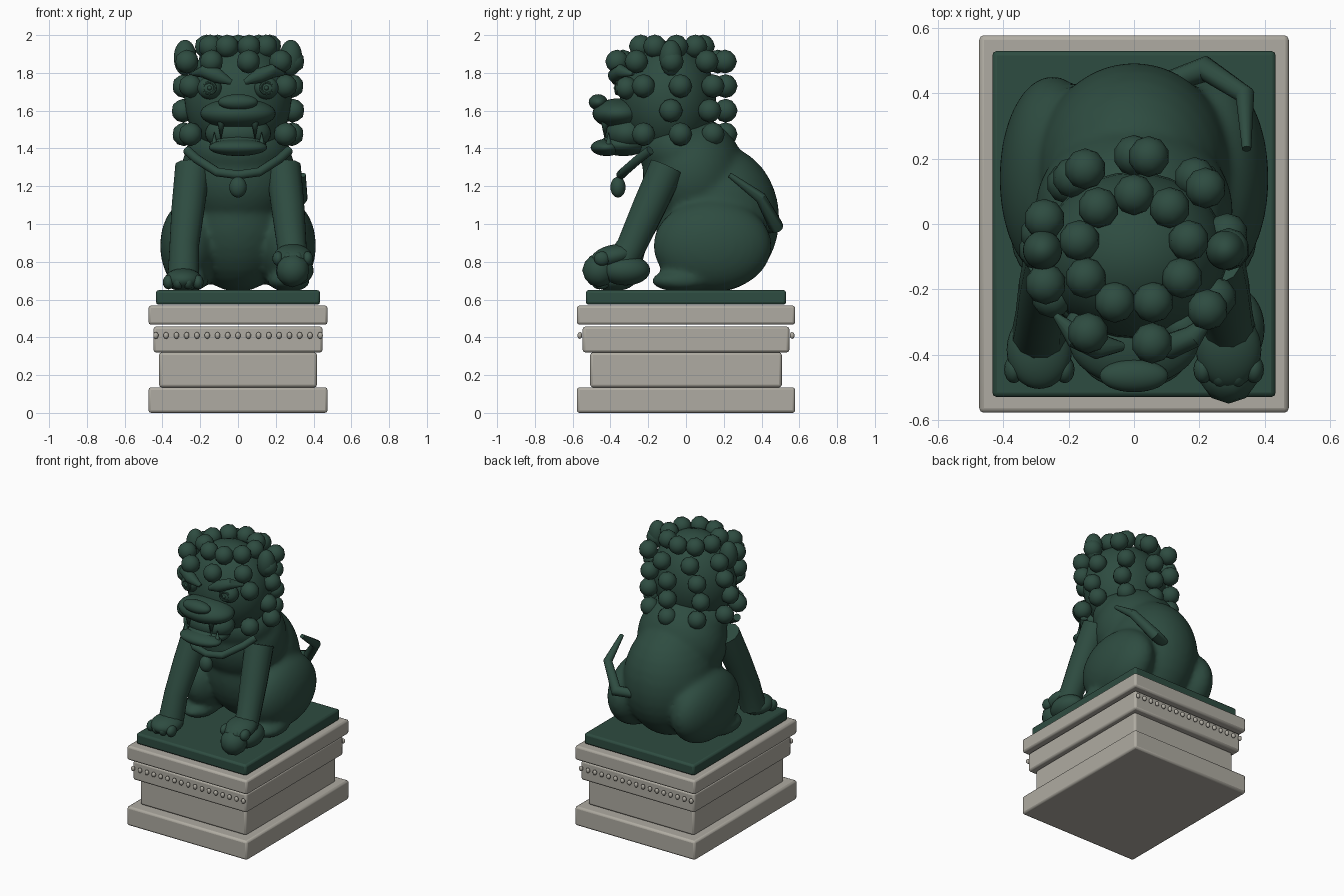
import bpy, math

cube = bpy.data.objects.get("Cube")
if cube:
    bpy.data.objects.remove(cube, do_unlink=True)


def material(name, rgb):
    m = bpy.data.materials.new(name)
    m.use_nodes = True
    m.diffuse_color = (*rgb, 1)
    m.node_tree.nodes["Principled BSDF"].inputs["Base Color"].default_value = (*rgb, 1)
    return m


green = material("dark_green", (0.027, 0.072, 0.052))
stone = material("pale_stone", (0.43, 0.41, 0.36))


def finish(name, mat, angle=40):
    ob = bpy.context.object
    ob.name = name
    ob.data.materials.append(mat)
    bpy.ops.object.shade_smooth_by_angle(angle=math.radians(angle))
    return ob


def ball(name, loc, radii, mat=green, tilt=0, seg=32):
    bpy.ops.mesh.primitive_uv_sphere_add(segments=seg, ring_count=seg // 2, location=loc,
                                         rotation=(math.radians(tilt), 0, 0))
    bpy.context.object.scale = radii
    return finish(name, mat)


def knob(name, loc, r):
    bpy.ops.mesh.primitive_ico_sphere_add(subdivisions=2, radius=r, location=loc)
    return finish(name, green)


def slab(name, half_x, half_y, z0, z1, mat):
    bpy.ops.mesh.primitive_cube_add(size=1, location=(0, 0, (z0 + z1) / 2))
    ob = bpy.context.object
    ob.scale = (2 * half_x, 2 * half_y, z1 - z0)
    bpy.ops.object.transform_apply(location=False, rotation=False, scale=True)
    bev = ob.modifiers.new("soft_edge", 'BEVEL')
    bev.width, bev.segments = 0.014, 2
    return finish(name, mat)


def select(obs):
    bpy.ops.object.select_all(action='DESELECT')
    for ob in obs:
        ob.select_set(True)
    bpy.context.view_layer.objects.active = obs[0]


def blend(name, obs):
    """Fuse overlapping parts into one softly blended skin."""
    select(obs)
    bpy.ops.object.join()
    bpy.ops.object.transform_apply(location=True, rotation=True, scale=True)
    ob = bpy.context.object
    ob.name = name
    skin = ob.modifiers.new("skin", 'REMESH')
    skin.mode, skin.voxel_size, skin.use_smooth_shade = 'VOXEL', 0.016, True
    soft = ob.modifiers.new("soften", 'SMOOTH')
    soft.factor, soft.iterations = 0.5, 14


def tube(name, points):
    """Tapered tube through (x, y, z, radius) points."""
    cu = bpy.data.curves.new(name, 'CURVE')
    cu.dimensions, cu.bevel_depth, cu.bevel_resolution = '3D', 1, 4
    cu.use_fill_caps = True
    sp = cu.splines.new('POLY')
    sp.points.add(len(points) - 1)
    for p, (x, y, z, r) in zip(sp.points, points):
        p.co, p.radius = (x, y, z, 1), r
    ob = bpy.data.objects.new(name, cu)
    bpy.context.collection.objects.link(ob)
    select([ob])
    bpy.ops.object.convert(target='MESH')
    return finish(name, green)


def cone(name, loc, r, depth, down):
    bpy.ops.mesh.primitive_cone_add(vertices=12, radius1=r, depth=depth, location=loc,
                                    rotation=(math.pi if down else 0, 0, 0))
    return finish(name, green)


# Plinth
slab("plinth_base", 0.474, 0.578, 0, 0.135, stone)
slab("plinth_waist", 0.418, 0.507, 0.135, 0.32, stone)
slab("plinth_band", 0.448, 0.547, 0.32, 0.457, stone)
slab("plinth_top", 0.474, 0.578, 0.467, 0.568, stone)
slab("green_slab", 0.434, 0.53, 0.573, 0.65, green)
for face in (-1, 1):
    for i in range(17):
        ball("bead", (-0.435 + i * 0.0544, face * 0.562, 0.41), (0.015, 0.013, 0.018), stone, seg=10)

# Body and hind legs as one skin
trunk = [ball("body", (0, 0.165, 1.03), (0.302, 0.33, 0.39)),
         ball("chest", (0, 0.04, 1.26), (0.305, 0.27, 0.31)),
         ball("neck", (0, -0.03, 1.39), (0.275, 0.225, 0.18))]
for s in (1, -1):
    trunk.append(ball("haunch", (s * 0.25, 0.14, 0.885), (0.163, 0.315, 0.245)))
    trunk.append(ball("hind_foot", (s * 0.27, -0.02, 0.70), (0.115, 0.165, 0.06)))
blend("trunk", trunk)

for s, side in ((1, "left"), (-1, "right")):
    # Front legs, the left one raised on the ball
    raised = s > 0
    end_z = 0.80 if raised else 0.71
    tube(side + "_front_leg", [(s * 0.24, -0.1, 1.30, 0.096), (s * 0.265, -0.2, 1.08, 0.09),
                               (s * 0.285, -0.29, 0.88, 0.08), (s * 0.29, -0.34, end_z, 0.085)])
    paw_z = 0.83 if raised else 0.705
    ball(side + "_front_paw", (s * 0.29, -0.385, paw_z), (0.1, 0.12, 0.06),
         tilt=12 if raised else 0)
    for i in range(4):
        off = (i - 1.5) * 0.052
        ball(side + "_toe", (s * 0.29 + off, -0.465 + abs(off) * 0.25, paw_z - 0.013),
             (0.03, 0.042, 0.038), seg=16)

    # Face pairs
    ball(side + "_eye", (s * 0.15, -0.315, 1.72), (0.065, 0.06, 0.06))
    bpy.ops.mesh.primitive_torus_add(major_radius=0.03, minor_radius=0.009, major_segments=20,
                                     minor_segments=8, location=(s * 0.15, -0.365, 1.72),
                                     rotation=(math.pi / 2, 0, s * 0.2))
    finish(side + "_iris", green)
    ball(side + "_pupil", (s * 0.15, -0.37, 1.72), (0.013,) * 3, seg=12)
    tube(side + "_brow", [(s * 0.035, -0.375, 1.75, 0.014), (s * 0.11, -0.375, 1.785, 0.04),
                          (s * 0.18, -0.345, 1.81, 0.036), (s * 0.24, -0.28, 1.795, 0.01)])
    ball(side + "_ear", (s * 0.28, -0.08, 1.88), (0.06, 0.06, 0.095))
    cone(side + "_upper_fang", (s * 0.09, -0.43, 1.495), 0.021, 0.1, True)
    cone(side + "_lower_fang", (s * 0.125, -0.41, 1.455), 0.016, 0.07, False)

knob("play_ball", (0.29, -0.46, 0.755), 0.09)
ball("left_paw_heel", (0.30, -0.32, 0.755), (0.1, 0.13, 0.08))

# Head and muzzle
ball("skull", (0, -0.095, 1.66), (0.285, 0.255, 0.31))
ball("muzzle", (0, -0.355, 1.585), (0.2, 0.14, 0.08))
ball("nose", (0, -0.465, 1.645), (0.105, 0.05, 0.042))
ball("mouth", (0, -0.31, 1.48), (0.175, 0.12, 0.1))
ball("jaw", (0, -0.33, 1.42), (0.15, 0.13, 0.06))
ball("lower_lip", (0, -0.42, 1.405), (0.155, 0.085, 0.045))

# Mane of round curls in rings
rows = [(1.94, 0.17, range(10, 361, 40)),
        (1.86, 0.29, range(1, 361, 40)),
        (1.73, 0.29, range(-30, 211, 40)),
        (1.60, 0.29, range(0, 181, 45)),
        (1.475, 0.29, range(-30, 211, 40))]
for z, r, angles in rows:
    for a in angles:
        t = math.radians(a)
        knob("mane_curl", (r * math.cos(t), -0.08 + r * math.sin(t), z), 0.063)

# Collar with bell
half = [(0.27, -0.19, 1.39), (0.22, -0.25, 1.345), (0.11, -0.33, 1.275)]
path = [(-x, y, z) for x, y, z in half] + [(0, -0.345, 1.26)] + half[::-1]
tube("collar", [(*p, 0.024) for p in path])
ball("bell", (0, -0.36, 1.195), (0.046, 0.04, 0.055))

# Tail curling to the left
tube("tail", [(0.06, 0.42, 0.98, 0.03), (0.22, 0.475, 0.99, 0.04), (0.34, 0.395, 1.14, 0.03),
              (0.345, 0.23, 1.26, 0.014)])
